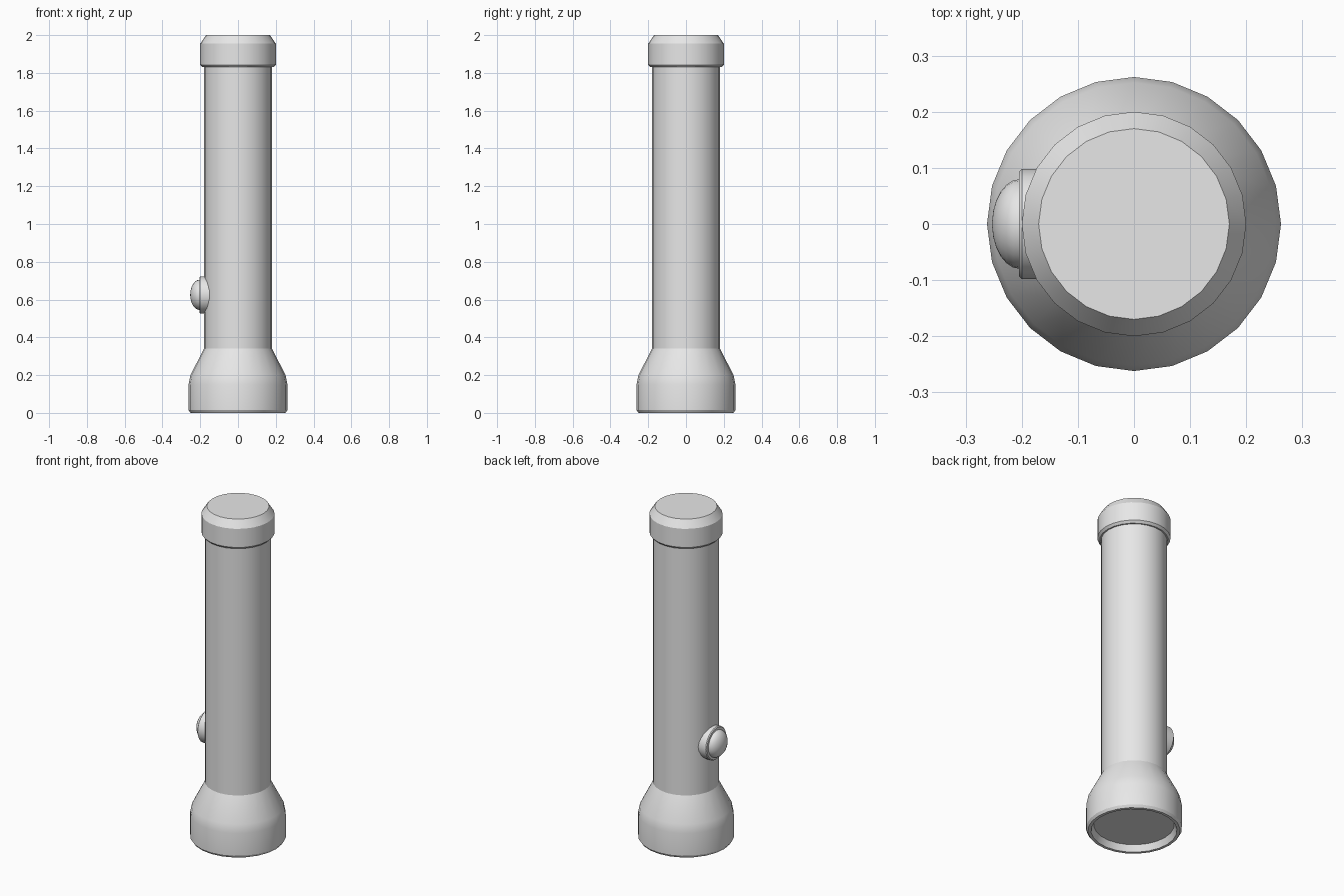
import bpy, bmesh, math
from mathutils import Matrix

old = bpy.data.objects.get("Cube")
if old:
    bpy.data.objects.remove(old, do_unlink=True)

SIDES = 24
grey = bpy.data.materials.new("light_grey")
grey.use_nodes = True
grey.diffuse_color = (0.8, 0.8, 0.8, 1)
grey.node_tree.nodes["Principled BSDF"].inputs["Base Color"].default_value = (0.8, 0.8, 0.8, 1)


def lathe(name, profile, matrix=Matrix(), angle=28):
    """Turn a (radius, height) profile about z; open ends get flat caps."""
    bm = bmesh.new()
    rings = []
    for r, z in profile:
        rings.append([bm.verts.new((r * math.cos(a), r * math.sin(a), z))
                      for a in (math.tau * i / SIDES for i in range(SIDES))])
    for low, high in zip(rings, rings[1:]):
        for i in range(SIDES):
            j = (i + 1) % SIDES
            bm.faces.new((low[i], low[j], high[j], high[i]))
    bm.faces.new(rings[0][::-1])
    bm.faces.new(rings[-1])
    bmesh.ops.recalc_face_normals(bm, faces=bm.faces)
    bm.transform(matrix)
    mesh = bpy.data.meshes.new(name)
    bm.to_mesh(mesh)
    bm.free()
    mesh.materials.append(grey)
    obj = bpy.data.objects.new(name, mesh)
    bpy.context.collection.objects.link(obj)
    bpy.ops.object.select_all(action='DESELECT')
    obj.select_set(True)
    bpy.context.view_layer.objects.active = obj
    bpy.ops.object.shade_smooth_by_angle(angle=math.radians(angle))
    return obj


# Flared lamp head with a recessed lens in its rim
lathe("lamp_head", [(0.22, 0.038), (0.235, 0), (0.252, 0), (0.262, 0.015),
                    (0.262, 0.15), (0.252, 0.2), (0.18, 0.34)])

# Long handle tube
lathe("handle", [(0.18, 0.33), (0.18, 1.85)])

# End cap with a bevelled lip and chamfered top
lathe("end_cap", [(0.188, 1.83), (0.2, 1.843), (0.2, 1.955), (0.17, 2.0)])

# Switch on the side: round base and domed button
side = Matrix.Translation((0, 0, 0.625)) @ Matrix.Rotation(-math.pi / 2, 4, 'Y')
lathe("switch_base", [(0.098, 0.13), (0.098, 0.2), (0.093, 0.205)], side)
dome = [(0.08 * math.cos(t), 0.203 + 0.05 * math.sin(t))
        for t in (math.pi / 2 * i / 6.2 for i in range(7))]
lathe("switch_button", dome, side, 40)
